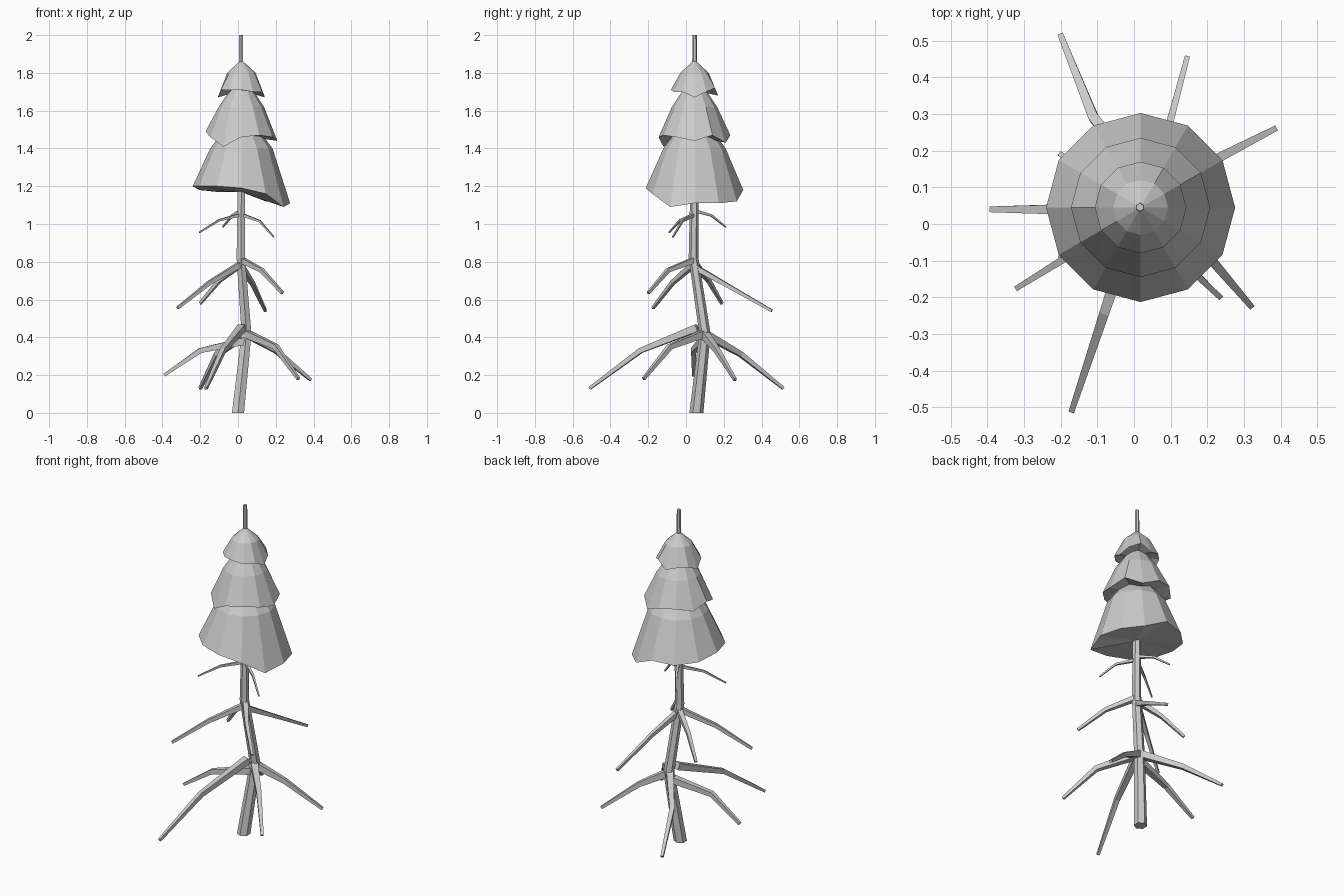
import bpy
import bmesh
from math import cos, sin, tau
from mathutils import Vector

cube = bpy.data.objects.get("Cube")
if cube:
    bpy.data.objects.remove(cube, do_unlink=True)

grey = bpy.data.materials.new("plain_grey")
grey.use_nodes = True
COLOUR = (0.6, 0.6, 0.6, 1)
grey.diffuse_color = COLOUR
grey.node_tree.nodes["Principled BSDF"].inputs["Base Color"].default_value = COLOUR


def finish(name, bm):
    bmesh.ops.recalc_face_normals(bm, faces=bm.faces)
    mesh = bpy.data.meshes.new(name)
    bm.to_mesh(mesh)
    bm.free()
    mesh.materials.append(grey)
    obj = bpy.data.objects.new(name, mesh)
    bpy.context.collection.objects.link(obj)
    return obj


def bridge(bm, low, high):
    n = len(low)
    for i in range(n):
        j = (i + 1) % n
        bm.faces.new((low[i], low[j], high[j], high[i]))


def tube(name, path, radii, sides, level=False):
    """Tapered faceted tube along a path; level keeps every ring horizontal."""
    pts = [Vector(p) for p in path]
    bm = bmesh.new()
    rings = []
    for i, p in enumerate(pts):
        along = pts[min(i + 1, len(pts) - 1)] - pts[max(i - 1, 0)]
        if level:
            u, v = Vector((1, 0, 0)), Vector((0, 1, 0))
        else:
            u = along.cross(Vector((0, 0, 1))).normalized()
            v = u.cross(along).normalized()
        rings.append([bm.verts.new(p + radii[i] * (u * cos(tau * (k + 0.5) / sides)
                                                   + v * sin(tau * (k + 0.5) / sides)))
                      for k in range(sides)])
    for low, high in zip(rings, rings[1:]):
        bridge(bm, low, high)
    bm.faces.new(rings[0])
    bm.faces.new(rings[-1])
    return finish(name, bm)


def foliage(name, radius, rim, mid_radius, mid_z, apex_z):
    """Twelve-sided skirt with an uneven rim, a bulging shoulder and a closed base."""
    centre = Vector((0.018, 0.045, 0))
    n = len(rim)
    bm = bmesh.new()

    def ring(r, heights):
        return [bm.verts.new(centre + Vector((r * cos(tau * k / n), r * sin(tau * k / n), z)))
                for k, z in enumerate(heights)]

    low = ring(radius, rim)
    mid = ring(mid_radius, [mid_z] * n)
    bridge(bm, low, mid)
    apex = bm.verts.new(centre + Vector((0, 0, apex_z)))
    base = bm.verts.new(centre + Vector((0, 0, sum(rim) / n + 0.01)))
    for k in range(n):
        j = (k + 1) % n
        bm.faces.new((mid[k], mid[j], apex))
        bm.faces.new((low[j], low[k], base))
    return finish(name, bm)


# Bent trunk running up through the foliage
tube("trunk",
     [(0, 0.055, 0), (0.045, 0.1, 0.42), (0.015, 0.04, 0.82), (0.018, 0.045, 1.2), (0.016, 0.046, 2)],
     [0.037, 0.03, 0.026, 0.022, 0.011], 6, level=True)

# Three foliage tiers
foliage("lower_foliage", 0.258,
        [1.11, 1.11, 1.12, 1.18, 1.17, 1.18, 1.2, 1.2, 1.2, 1.19, 1.16, 1.09], 0.165, 1.4, 1.62)
foliage("middle_foliage", 0.19,
        [1.44, 1.47, 1.43, 1.47, 1.48, 1.46, 1.49, 1.46, 1.41, 1.46, 1.47, 1.46], 0.12, 1.62, 1.8)
foliage("top_foliage", 0.125,
        [1.67, 1.7, 1.72, 1.68, 1.7, 1.7, 1.67, 1.71, 1.71, 1.71, 1.7, 1.7], 0.075, 1.8, 1.87)

# Drooping bare branches: root, elbow and tip
low_root, mid_root, top_root = (0.042, 0.095, 0.42), (0.018, 0.045, 0.81), (0.018, 0.045, 1.05)
lower = [
    ((0.02, 0.06, 0.45), (-0.08, -0.24, 0.33), (-0.17, -0.51, 0.13)),
    (low_root, (-0.11, 0.29, 0.31), (-0.2, 0.515, 0.13)),
    ((0.035, 0.09, 0.38), (-0.2, 0.04, 0.33), (-0.39, 0.04, 0.2)),
    (low_root, (0.2, 0.165, 0.33), (0.385, 0.26, 0.175)),
    (low_root, (0.2, -0.085, 0.35), (0.32, -0.225, 0.18)),
]
middle = [
    ((0.018, 0.045, 0.79), (-0.15, -0.07, 0.69), (-0.32, -0.175, 0.555)),
    (mid_root, (0.125, -0.095, 0.755), (0.235, -0.2, 0.635)),
    ((0.02, 0.05, 0.77), (0.08, 0.21, 0.68), (0.145, 0.455, 0.54)),
    ((0.018, 0.045, 0.79), (-0.1, 0.12, 0.7), (-0.2, 0.19, 0.58)),
]
upper = [
    (top_root, (-0.1, -0.03, 1.02), (-0.205, -0.09, 0.955)),
    (top_root, (0.115, -0.02, 1.015), (0.19, -0.07, 0.93)),
    ((0.018, 0.045, 1.07), (-0.03, 0.135, 1.045), (-0.08, 0.21, 0.985)),
]
for tier, paths, radii in (("lower", lower, (0.028, 0.019, 0.011)),
                           ("middle", middle, (0.021, 0.015, 0.01)),
                           ("upper", upper, (0.012, 0.008, 0.005))):
    for i, path in enumerate(paths, 1):
        tube(f"{tier}_branch_{i}", path, radii, 4)
